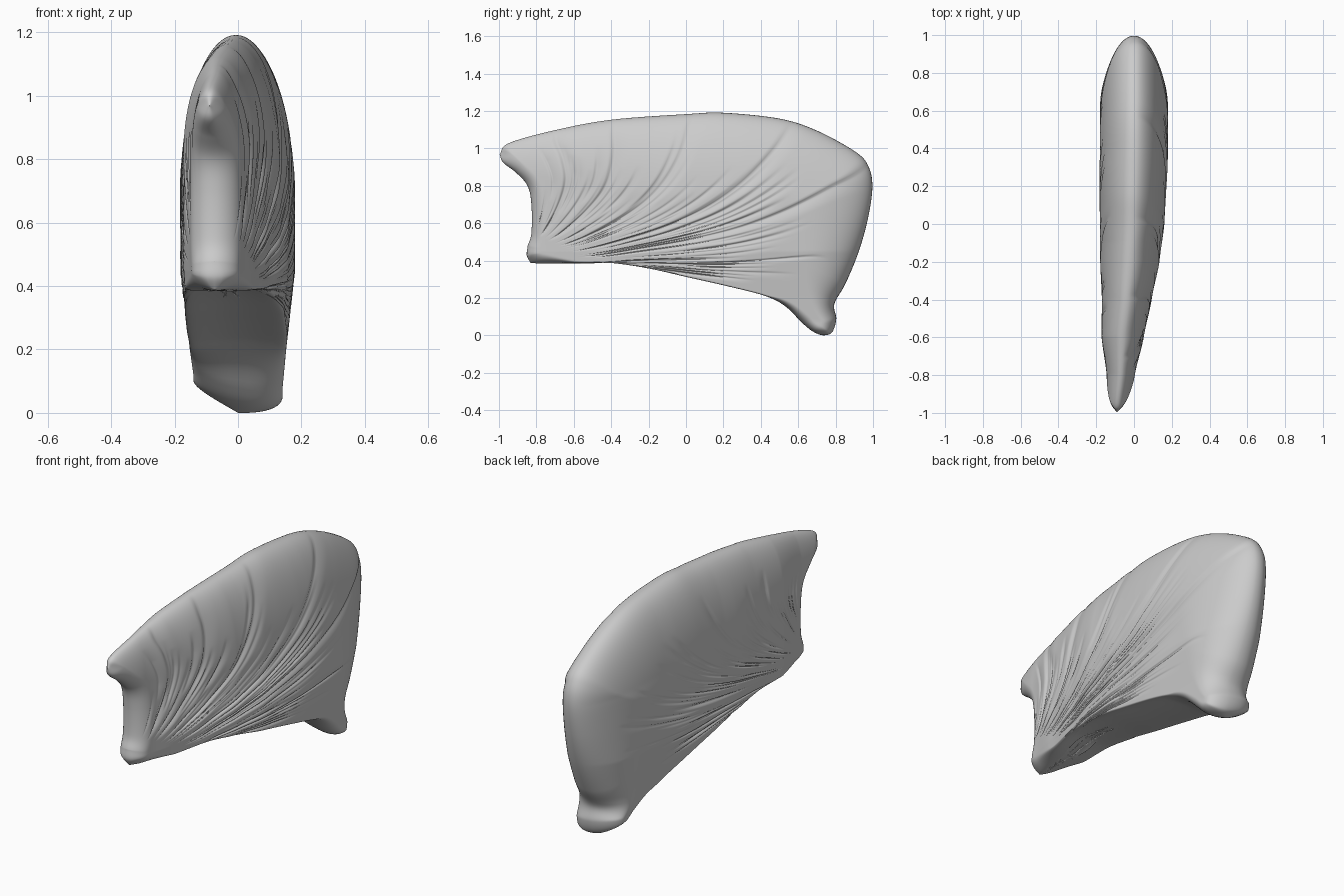
import bpy, bmesh, math, random
from mathutils import Vector, kdtree

if "Cube" in bpy.data.objects:
    bpy.data.objects.remove(bpy.data.objects["Cube"])


def lerp_table(tab, v):
    for (a, fa), (b, fb) in zip(tab, tab[1:]):
        if v <= b:
            k = max(0.0, (v - a) / (b - a))
            k = k * k * (3 - 2 * k) * 0.3 + k * 0.7
            return fa + (fb - fa) * k
    return tab[-1][1]


def curve(points, n=5000):
    """Smooth curve through (y, z) points, resampled evenly by length."""
    p = [Vector(q) for q in points]
    p = [2 * p[0] - p[1]] + p + [2 * p[-1] - p[-2]]
    dense = []
    for a, b, c, d in zip(p, p[1:], p[2:], p[3:]):
        for k in range(60):
            t = k / 60
            dense.append(0.5 * (2 * b + (c - a) * t + (2 * a - 5 * b + 4 * c - d) * t * t
                                + (3 * b - a - 3 * c + d) * t ** 3))
    dense.append(p[-2])
    length = [0.0]
    for a, b in zip(dense, dense[1:]):
        length.append(length[-1] + (b - a).length)
    out, k = [], 0
    for i in range(n + 1):
        target = length[-1] * i / n
        while k < len(dense) - 2 and length[k + 1] < target:
            k += 1
        f = (target - length[k]) / max(1e-9, length[k + 1] - length[k])
        out.append(dense[k].lerp(dense[k + 1], min(1, f)))
    return out


def at(c, u):
    x = u * (len(c) - 1)
    i = min(int(x), len(c) - 2)
    return c[i].lerp(c[i + 1], x - i)


def tree(*curves):
    pts = [q for c in curves for q in c]
    kd = kdtree.KDTree(len(pts))
    for i, q in enumerate(pts):
        kd.insert((q.x, q.y, 0), i)
    kd.balance()
    return kd


def rounding(d, r):
    k = max(0.0, 1 - d / r)
    return math.sqrt(max(0.0, 1 - k * k))


def clamp(v):
    return max(0.0, min(1.0, v))


# Side outline: root, front edge, bottom edge, and the top-and-back edge
root = curve([(-.85, .48), (-.855, .43), (-.835, .39)])
front = curve([(-.85, .48), (-.83, .55), (-.83, .7), (-.85, .8), (-.91, .87), (-.98, .925), (-1, .97)])
bottom = curve([(-.835, .39), (-.6, .37), (-.4, .365), (-.2, .335), (0, .29), (.2, .245),
                (.4, .195), (.53, .145), (.65, .045), (.73, 0)])
outer = curve([(-1, .97), (-.95, 1.03), (-.7, 1.10), (-.4, 1.155), (0, 1.185), (.2, 1.192), (.5, 1.16),
               (.7, 1.095), (.9, .985), (.97, .91), (.993, .8), (.97, .63), (.92, .45),
               (.85, .28), (.79, .17), (.80, .09), (.78, .025), (.73, 0)])
kd_outer, kd_front, kd_bottom = tree(outer), tree(root, front), tree(bottom)

centre_tab = [(-1, -.09), (-.8, -.07), (-.6, -.06), (-.4, -.038), (-.2, -.022), (0, -.01), (.4, 0), (1, 0)]
width_tab = [(-1, .052), (-.8, .075), (-.6, .112), (-.4, .132), (-.2, .157), (0, .171), (.3, .18), (1, .18)]


def patch(t, s):
    """Point on the fan of feather lines: t across the fan, s from root to tip."""
    e0, e1, a0, a1 = outer[0], outer[-1], root[0], root[-1]
    p = (at(front, s) * (1 - t) + at(bottom, s) * t + at(root, t) * (1 - s) + at(outer, t) * s
         - (a0 * (1 - t) + a1 * t) * (1 - s) - (e0 * (1 - t) + e1 * t) * s)
    sag = 4 * s * (1 - s) * math.sin(math.pi * t ** 1.15)
    return p + Vector((.15, -.19)) * sag


def nearest_t(y, z):
    return min(range(200), key=lambda i: (at(outer, i / 200) - Vector((y, z))).length) / 200


# Feather grooves: (t, s start, s end, width, depth)
random.seed(4)
major = [(nearest_t(*q), .12, 1.15, .035, .014)
         for q in [(-.7, 1.1), (-.38, 1.15), (.03, 1.18), (.57, 1.14), (.97, .91)]]


def minor(count, s_hi):
    out = []
    for k in range(count):
        t = .05 + .9 * (k + random.uniform(.1, .9)) / count
        a = random.uniform(.1, .45)
        out.append((t, a, a + random.uniform(.25, s_hi), random.uniform(.014, .028),
                    random.uniform(.005, .011)))
    return out


grooves = {1: major + minor(50, .55), -1: minor(46, .45)}


def relief(side, t, s):
    total = 0.0
    for t0, a, b, w, depth in grooves[side]:
        d = t - t0
        if -w * .3 < d < w and a < s < b:
            fall = 1 - d / w if d >= 0 else 1 + d / (w * .3)
            ends = clamp((s - a) / .12) * clamp((b - s) / .15)
            total += depth * fall * fall * ends
    return -min(total, .018)


# Wing mesh: two sheets sharing the outline
NT, NS = 340, 85


def spaced(i, n, k):
    return k * (1 - math.cos(math.pi * i / n)) / 2 + (1 - k) * i / n


bm = bmesh.new()
grid = {1: {}, -1: {}}
for i in range(NT + 1):
    t = spaced(i, NT, .85)
    for j in range(NS + 1):
        s = spaced(j, NS, .88)
        p = patch(t, s)
        y, z = p
        c = lerp_table(centre_tab, y)
        edge = i in (0, NT) or j in (0, NS)
        w = 0.0
        under = 0.0 if i < NT else 1.0
        if not edge:
            d_out = kd_outer.find((y, z, 0))[2]
            d_front = kd_front.find((y, z, 0))[2]
            d_low = kd_bottom.find((y, z, 0))[2]
            r_out = (.08 + .42 * clamp((z - .1) / .7)) * (.28 + .72 * clamp((y + 1) / .9))
            low = rounding(d_low, .03 + .03 * clamp((y - .45) / .2) + .03 * clamp((-.6 - y) / .2))
            w = rounding(d_out, r_out) * rounding(d_front, .065) * low
            under = 1 - low * low
        full = lerp_table(width_tab, y) * (.78 + .22 * clamp((z - .1) / .35))
        # the underside is a shallow hollow between its two rims
        hollow = .035 * under * clamp((y + .8) / .4) * clamp((.6 - y) / .2)
        # the tail tip slants down toward the right
        tail = .3 * clamp((.2 - z) / .2) * clamp((y - .3) / .2)
        for side in (1, -1):
            if edge and side == -1:
                grid[-1][i, j] = grid[1][i, j]
                continue
            x = c + side * w * (full + (relief(side, t, s) if w else 0))
            grid[side][i, j] = bm.verts.new((x, y, z + hollow - (x - .007) * tail))

for side in (1, -1):
    g = grid[side]
    for i in range(NT):
        for j in range(NS):
            quad = [g[i, j], g[i + 1, j], g[i + 1, j + 1], g[i, j + 1]]
            if side == 1:
                quad.reverse()
            try:
                bm.faces.new(quad)
            except ValueError:
                pass  # corner cell already made by the other sheet
bmesh.ops.recalc_face_normals(bm, faces=bm.faces)
base = min(v.co.z for v in bm.verts)
for v in bm.verts:
    v.co.z -= base
    v.co.y += .0035
for f in bm.faces:
    f.smooth = True

mesh = bpy.data.meshes.new("feathered_wing")
bm.to_mesh(mesh)
bm.free()
wing = bpy.data.objects.new("feathered_wing", mesh)
bpy.context.collection.objects.link(wing)
